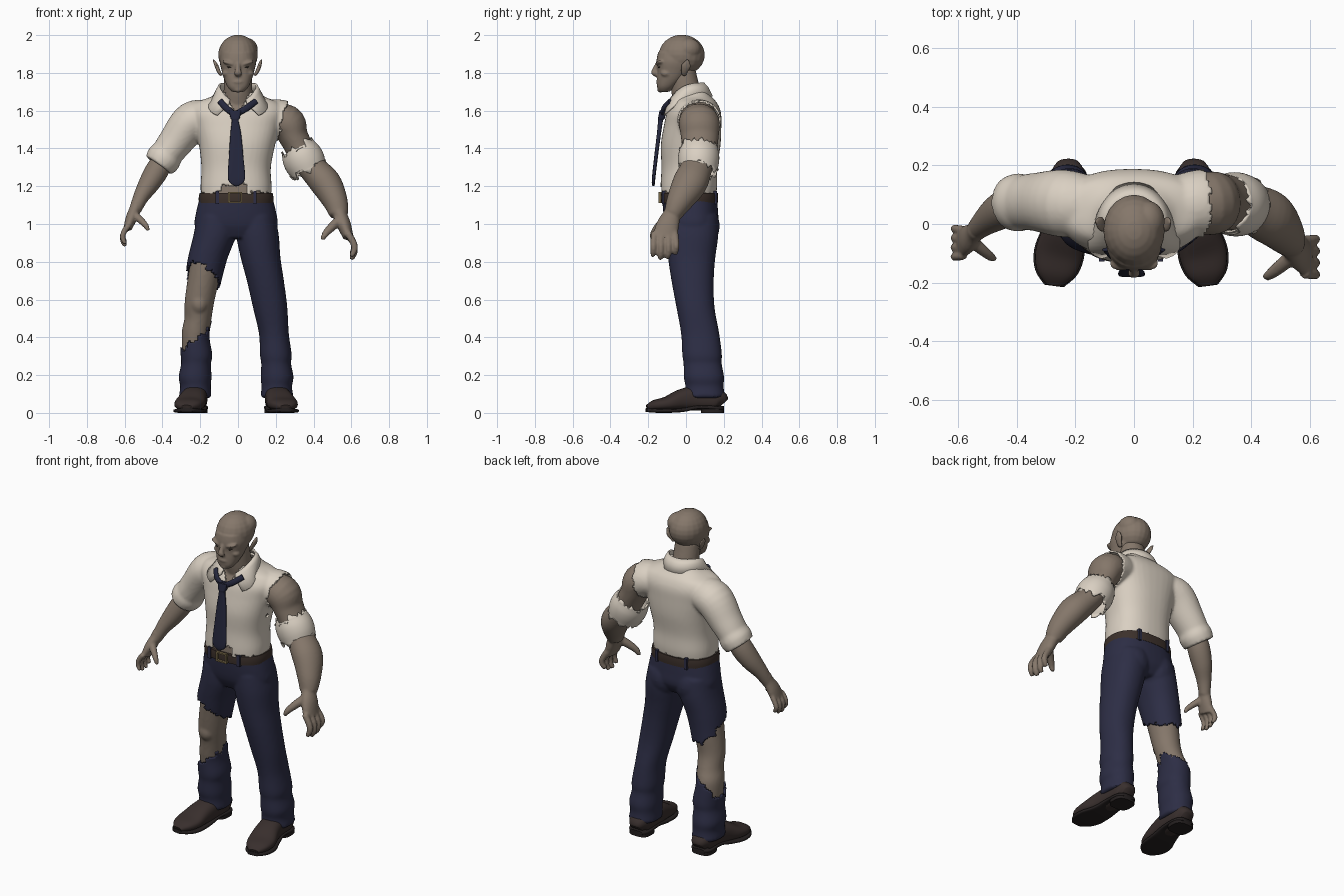
import bpy, bmesh, math, random
from mathutils import Vector, Matrix, noise

random.seed(4)


def material(name, r, g, b):
    m = bpy.data.materials.new(name)
    m.diffuse_color = (r, g, b, 1)
    return m


SHIRT = material("cream shirt", 0.70, 0.63, 0.54)
SKIN = material("grey brown skin", 0.235, 0.185, 0.145)
NAVY = material("navy trousers", 0.026, 0.027, 0.060)
TIE = material("dark navy tie", 0.018, 0.020, 0.045)
SHOE = material("dark brown leather", 0.040, 0.028, 0.026)
SOLE = material("black sole", 0.018, 0.014, 0.014)
BELT = material("brown belt", 0.045, 0.030, 0.024)
GOLD = material("dull gold", 0.20, 0.15, 0.07)
EYE = material("dark eye", 0.05, 0.04, 0.03)


def rag(p):
    # ragged noise for torn cloth
    return noise.noise(p * 22) + 0.7 * noise.noise(p * 55)


def tube(bm, pts, flat=False, ref=(0, 1, 0), k=2.0, n=28, sub=5, caps=True, jag=0):
    # smooth loft through (x, y, z, side radius, ref radius) points
    rows = []
    for i in range(len(pts) - 1):
        a, b, c, d = (pts[max(0, min(len(pts) - 1, j))] for j in (i - 1, i, i + 1, i + 2))
        for s in range(sub):
            t = s / sub
            rows.append([0.5 * (2 * q + (r - p) * t + (2 * p - 5 * q + 4 * r - w) * t * t
                                + (3 * q - p - 3 * r + w) * t ** 3) for p, q, r, w in zip(a, b, c, d)])
    rows.append(list(pts[-1]))
    rings, ref = [], Vector(ref)
    for i, r in enumerate(rows):
        o = Vector(r[:3])
        t = Vector((0, 0, 1))
        if not flat:
            t = (Vector(rows[min(i + 1, len(rows) - 1)][:3]) - Vector(rows[max(i - 1, 0)][:3])).normalized()
        v = (ref - t * ref.dot(t)).normalized()
        u = v.cross(t)
        ring = []
        for j in range(n):
            a = 2 * math.pi * j / n
            c, s = math.cos(a), math.sin(a)
            p = o + u * max(r[3], .002) * math.copysign(abs(c) ** (2 / k), c) \
                + v * max(r[4], .002) * math.copysign(abs(s) ** (2 / k), s)
            if i in (0, len(rows) - 1):
                p += t * random.uniform(-jag, jag)
            ring.append(bm.verts.new(p))
        rings.append(ring)
    for a, b in zip(rings, rings[1:]):
        for j in range(n):
            bm.faces.new((a[j], a[(j + 1) % n], b[(j + 1) % n], b[j]))
    if caps:
        bm.faces.new(rings[0])
        bm.faces.new(rings[-1])


def ball(bm, loc, rad, rot=0):
    m = Matrix.Translation(loc) @ Matrix.Rotation(rot, 4, 'Y') @ Matrix.Diagonal((*rad, 1))
    bmesh.ops.create_uvsphere(bm, u_segments=20, v_segments=12, radius=1, matrix=m)


def box(bm, loc, size):
    bmesh.ops.create_cube(bm, size=1, matrix=Matrix.Translation(loc) @ Matrix.Diagonal((*size, 1)))


def finish(name, bm, mat, voxel=0, smooth=4, cut=None, thick=0, offset=-1):
    bmesh.ops.recalc_face_normals(bm, faces=bm.faces)
    me = bpy.data.meshes.new(name)
    bm.to_mesh(me)
    ob = bpy.data.objects.new(name, me)
    bpy.context.collection.objects.link(ob)
    if voxel:
        m = ob.modifiers.new("fuse", 'REMESH')
        m.mode, m.voxel_size = 'VOXEL', voxel
        m = ob.modifiers.new("soften", 'SMOOTH')
        m.factor, m.iterations = 0.5, smooth
        me = bpy.data.meshes.new_from_object(ob.evaluated_get(bpy.context.evaluated_depsgraph_get()))
        ob.modifiers.clear()
        ob.data = me
    if cut:
        b2 = bmesh.new()
        b2.from_mesh(me)
        bad = [f for f in b2.faces if cut(f.calc_center_median())]
        bmesh.ops.delete(b2, geom=bad, context='FACES')
        b2.to_mesh(me)
    if thick:
        m = ob.modifiers.new("cloth", 'SOLIDIFY')
        m.thickness, m.offset = thick, offset
    me.materials.clear()
    me.materials.append(mat)
    bpy.context.view_layer.objects.active = ob
    bpy.ops.object.select_all(action='DESELECT')
    ob.select_set(True)
    bpy.ops.object.shade_smooth_by_angle(angle=math.radians(50))
    return ob


def hand(bm, w, s, k):
    # palm, four curled fingers and a thumb below wrist w
    def P(x, y, z, a, b):
        return (w[0] + s * x * k, w[1] + y * k, w[2] + z * k, a * k, b * k)
    tube(bm, [P(-.01, .01, .03, .032, .034), P(0, 0, 0, .03, .036), P(.02, -.02, -.05, .03, .048),
              P(.04, -.035, -.105, .022, .052)], n=20)
    for i in range(4):
        y, e = -.078 + .029 * i, (0, .012, .008, -.008)[i]
        tube(bm, [P(.035, y, -.085, .016, .015), P(.062, y * 1.1 + .004, -.13, .015, .014),
                  P(.064, y * 1.1 + .004, -.16 - e, .014, .013), P(.05, y * 1.1, -.185 - e, .010, .010)], n=12)
    tube(bm, [P(.005, -.03, -.03, .022, .022), P(-.03, -.06, -.06, .019, .019),
              P(-.058, -.082, -.09, .015, .015), P(-.07, -.088, -.115, .009, .009)], n=12)


# shirt: torso, one rolled sleeve, torn hem, armhole and open neck
TORSO = [(-.01, .01, 1.13, .185, .145), (-.01, .015, 1.20, .188, .15), (-.01, .018, 1.30, .184, .148),
         (-.005, .025, 1.42, .202, .158), (-.005, .035, 1.52, .228, .152), (-.005, .042, 1.59, .25, .143),
         (-.005, .045, 1.64, .225, .12), (0, .035, 1.675, .14, .10), (0, .02, 1.72, .095, .085)]
bm = bmesh.new()
tube(bm, TORSO, flat=True, k=2.4, n=40)
tube(bm, [(-.14, .06, 1.56, .09, .10), (-.24, .07, 1.545, .105, .115), (-.33, .075, 1.435, .092, .10),
          (-.385, .073, 1.36, .082, .092), (-.415, .07, 1.315, .072, .082)])
tube(bm, [(-.375, .075, 1.375, .086, .094), (-.395, .073, 1.345, .093, .099), (-.42, .07, 1.31, .083, .092)], n=32)
tube(bm, [(.13, .06, 1.56, .09, .10), (.22, .07, 1.555, .105, .115), (.31, .07, 1.51, .11, .12)])


def shirt_cut(c):
    hem = 1.165 + .02 * rag(c) + (.035 if abs(c.x + .02) < .07 and c.y < 0 else 0)
    arm = c.z > 1.38 and c.x > .235 + .25 * (c.z - 1.55) + .012 * rag(c)
    return c.z < hem or arm or c.z > 1.70 or (c.y < .03 and abs(c.x + .005) < (c.z - 1.57) * .55)


finish("shirt", bm, SHIRT, .009, 5, shirt_cut, .01)

# shirt collar wrapping the neck, with pointed flaps at the front
bm = bmesh.new()
rows = []
for i in range(41):
    a = math.radians(-155 + 310 * i / 40)
    s, c = math.sin(a), math.cos(a)
    f = (1 - c) / 2
    top = (s * .098, .005 + c * .088 - .01 * f, 1.745 - .10 * f ** 3)
    mid = (s * .112, .01 + c * .105 - .012 * f, 1.72 - .10 * f ** 3)
    low = (s * (.128 + .16 * f ** 4), .02 + c * .118 - .028 * f, 1.675 - .115 * f ** 3)
    rows.append([bm.verts.new(p) for p in (top, mid, low)])
for a, b in zip(rows, rows[1:]):
    for j in (0, 1):
        bm.faces.new((a[j], a[j + 1], b[j + 1], b[j]))
finish("collar", bm, SHIRT, thick=.01, offset=0)

# torn cuff left hanging on the big arm
bm = bmesh.new()
tube(bm, [(.315, .07, 1.405, .092, .098), (.335, .068, 1.365, .106, .108), (.355, .066, 1.325, .108, .108),
          (.375, .064, 1.28, .098, .10)], n=44, caps=False, jag=.022)
finish("torn_cuff", bm, SHIRT, thick=.01)

# upper body skin with the bare big arm
bm = bmesh.new()
tube(bm, [(x, y, z, a - .02, b - .02) for x, y, z, a, b in TORSO[:-1]], flat=True, k=2.4, n=36)
tube(bm, [(0, .03, 1.58, .09, .08), (0, .005, 1.68, .078, .08), (0, -.01, 1.76, .074, .074),
          (0, -.02, 1.82, .07, .07)], flat=True)
tube(bm, [(.15, .06, 1.55, .08, .09), (.255, .07, 1.535, .098, .108), (.295, .073, 1.46, .078, .10),
          (.335, .07, 1.385, .075, .092), (.39, .055, 1.30, .074, .085), (.465, .02, 1.215, .082, .092),
          (.515, -.035, 1.12, .066, .07), (.535, -.07, 1.05, .05, .048)])
ball(bm, (.29, .065, 1.53), (.05, .09, .09))
hand(bm, (.535, -.07, 1.06), 1, 1.25)
finish("body_and_big_arm", bm, SKIN, .008, 4)

# slim forearm and hand
bm = bmesh.new()
tube(bm, [(-.38, .075, 1.37, .05, .06), (-.425, .06, 1.29, .062, .066), (-.47, .035, 1.215, .056, .06),
          (-.515, 0, 1.14, .041, .044), (-.545, -.03, 1.07, .031, .034)])
hand(bm, (-.545, -.03, 1.08), -1, 1.0)
finish("slim_forearm", bm, SKIN, .0065, 3)

# head with brow, nose, cheeks, lips and pointed ears
bm = bmesh.new()
ball(bm, (0, -.022, 1.895), (.105, .122, .107))
ball(bm, (.045, .01, 1.925), (.06, .07, .06))
tube(bm, [(0, -.115, 1.70, .032, .028), (0, -.105, 1.725, .055, .048), (0, -.082, 1.765, .073, .072),
          (0, -.062, 1.81, .086, .09), (0, -.045, 1.86, .097, .112), (0, -.04, 1.91, .09, .108)], flat=True, k=2.3)
tube(bm, [(0, -.15, 1.85, .012, .012), (0, -.163, 1.82, .014, .014), (0, -.168, 1.80, .021, .016),
          (0, -.15, 1.788, .015, .01)], n=14)
ball(bm, (0, -.145, 1.752), (.032, .014, .012))
ball(bm, (0, -.135, 1.712), (.026, .018, .016))
for s in (-1, 1):
    ball(bm, (s * .042, -.135, 1.85), (.045, .024, .012), -s * .3)
    ball(bm, (s * .06, -.105, 1.80), (.026, .03, .018), s * .4)
    tube(bm, [(s * .088, -.01, 1.785, .008, .012), (s * .103, -.008, 1.81, .010, .02),
              (s * .115, .002, 1.84, .010, .026), (s * .128 - .004, .01, 1.872, .004, .006)], n=14)
finish("head", bm, SKIN, .006, 3)
bm = bmesh.new()
for s in (-1, 1):
    ball(bm, (s * .038, -.137, 1.828), (.02, .012, .006), -s * .2)
finish("eyes", bm, EYE)

# trousers: hips and two legs fused, one leg torn open around the knee
LEG = [(.217, .10, .085, .080, .100), (.215, .098, .14, .074, .094), (.217, .095, .19, .080, .10),
       (.212, .088, .26, .072, .094), (.210, .085, .31, .077, .098), (.20, .075, .42, .072, .094),
       (.18, .05, .56, .084, .094), (.155, .035, .70, .091, .105), (.13, .03, .82, .098, .118),
       (.113, .032, .94, .106, .132), (.10, .03, 1.04, .10, .13)]
bm = bmesh.new()
for s in (-1, 1):
    tube(bm, [(s * x - .01 - (.02 if s < 0 and .35 < z < .9 else 0), y, z, a, b)
              for x, y, z, a, b in LEG], flat=True, k=2.2)
    ball(bm, (s * .09 - .01, .08, .99), (.095, .092, .11))
tube(bm, [(-.01, .03, .93, .17, .10), (-.01, .032, .99, .212, .132), (-.01, .025, 1.06, .205, .138),
          (-.01, .018, 1.15, .183, .138)], flat=True, k=2.4, n=40)


def trouser_cut(c):
    u, v = (c.x + .2) / .1, (c.y - .045) / .1
    hi = .725 - .05 * u - .05 * v + .035 * rag(c)
    lo = .42 + .085 * u + .02 * v + .035 * rag(c)
    return c.x < -.03 and lo < c.z < hi


finish("trousers", bm, NAVY, .009, 4, trouser_cut, .014, 0)

# bare leg seen through the tear
bm = bmesh.new()
tube(bm, [(-.225, .09, .15, .05, .06), (-.232, .085, .28, .060, .07), (-.225, .078, .42, .073, .088),
          (-.212, .06, .50, .072, .082), (-.205, .04, .58, .078, .082), (-.188, .035, .68, .083, .092),
          (-.165, .032, .80, .086, .102), (-.14, .03, .90, .08, .10)], flat=True)
ball(bm, (-.205, -.012, .58), (.045, .04, .055))
finish("bare_leg", bm, SKIN, .009, 4)

# belt, loops and buckle
bm = bmesh.new()
tube(bm, [(-.01, .018, 1.112, .197, .15), (-.01, .018, 1.14, .198, .152), (-.01, .018, 1.165, .193, .15)],
     flat=True, k=2.4, n=48, sub=2)
finish("belt", bm, BELT)
bm = bmesh.new()
for s in (-1, 1):
    box(bm, (-.015 + s * .032, -.138, 1.14), (.01, .016, .058))
    box(bm, (-.015, -.138, 1.14 + s * .025), (.07, .016, .009))
finish("buckle", bm, GOLD)
bm = bmesh.new()
for x, y in ((-.11, -.118), (.09, -.118), (-.11, .155), (.09, .155)):
    box(bm, (x, y, 1.14), (.018, .02, .07))
finish("belt_loops", bm, NAVY)

# loose tie with knot and neck straps
bm = bmesh.new()
tube(bm, [(-.008, -.172, 1.20, .006, .006), (-.008, -.172, 1.235, .044, .009), (-.01, -.158, 1.36, .038, .010),
          (-.012, -.143, 1.48, .028, .011), (-.015, -.135, 1.545, .018, .013), (-.015, -.13, 1.56, .024, .018),
          (-.015, -.122, 1.60, .034, .018)], flat=True, k=3.5, n=24)
for s in (-1, 1):
    tube(bm, [(-.015 + s * .01, -.125, 1.585, .016, .012), (s * .055 - .008, -.118, 1.615, .017, .010),
              (s * .095, -.085, 1.65, .016, .010)], n=14)
finish("tie", bm, TIE)

# shoes: uppers, then soles with heel blocks
up, low = bmesh.new(), bmesh.new()
for s in (-1, 1):
    tube(up, [(s * x - .01, y, .012 + h / 2, r, h / 2) for x, y, h, r in (
        (.215, .195, .07, .035), (.215, .165, .115, .06), (.218, .06, .13, .066), (.228, -.02, .115, .072),
        (.245, -.10, .075, .081), (.256, -.165, .056, .066), (.262, -.205, .03, .03))], ref=(0, 0, 1), k=2.5)
    tube(low, [(s * x - .01, y, z, r, .011) for x, y, z, r in (
        (.215, .20, .025, .04), (.215, .165, .027, .066), (.218, .06, .03, .066), (.228, -.02, .016, .074),
        (.245, -.10, .011, .086), (.256, -.165, .012, .072), (.262, -.21, .016, .034))], ref=(0, 0, 1), k=4)
    tube(low, [(s * .215 - .01, .14, 0, .064, .06), (s * .215 - .01, .14, .03, .064, .06)], flat=True, k=3, sub=1)
finish("shoe_uppers", up, SHOE)
finish("shoe_soles", low, SOLE)
